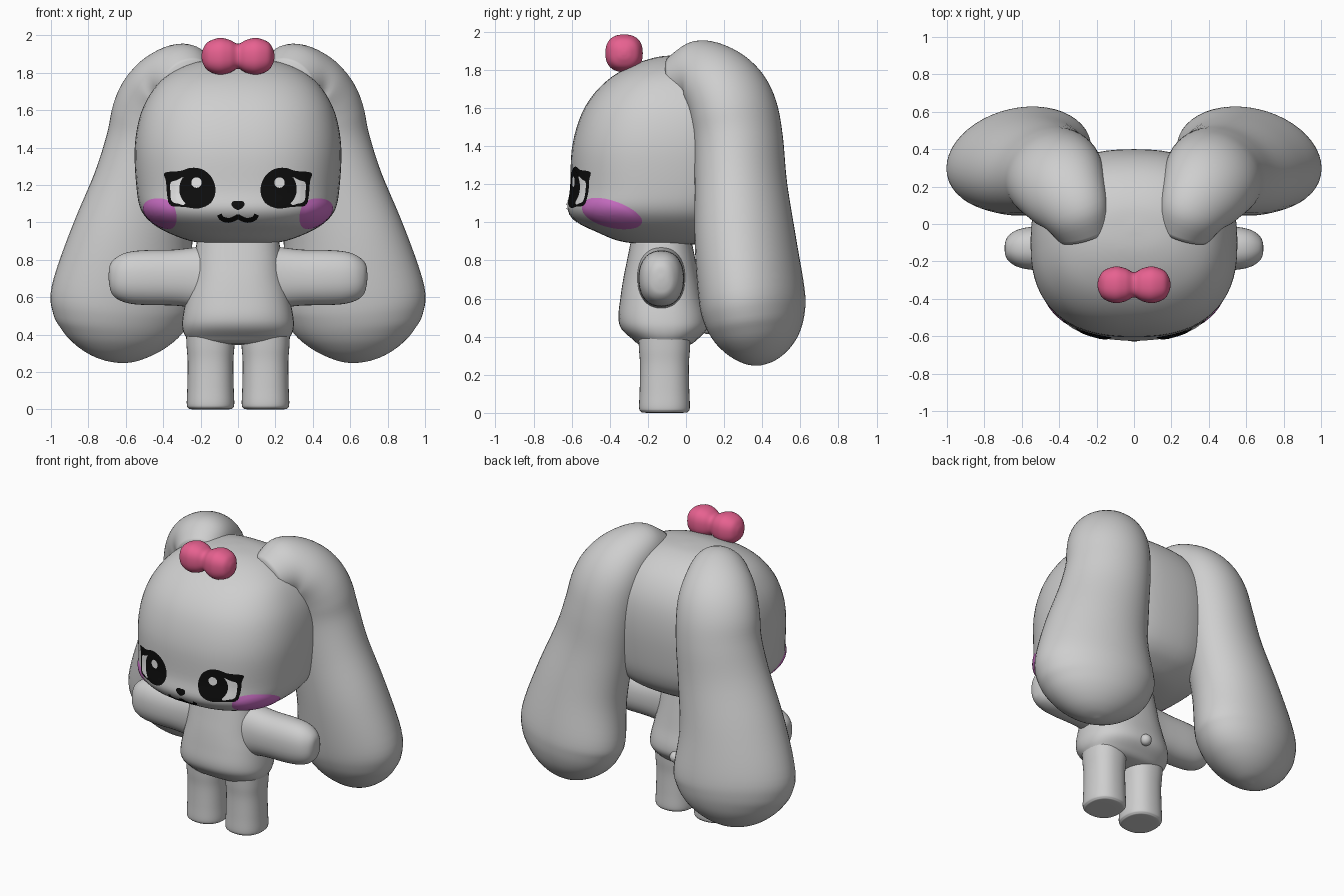
import bpy, bmesh, math
from mathutils import Vector
from mathutils.bvhtree import BVHTree

if "Cube" in bpy.data.objects:
    bpy.data.objects.remove(bpy.data.objects["Cube"], do_unlink=True)


def material(name, rgb):
    m = bpy.data.materials.new(name)
    m.use_nodes = True
    m.diffuse_color = (*rgb, 1)
    bsdf = next(n for n in m.node_tree.nodes if n.type == "BSDF_PRINCIPLED")
    bsdf.inputs["Base Color"].default_value = (*rgb, 1)
    bsdf.inputs["Roughness"].default_value = 0.7
    return m


GREY = material("plush grey", (0.62, 0.62, 0.62))
PINK = material("bow pink", (0.8, 0.12, 0.28))
PURPLE = material("cheek purple", (0.64, 0.17, 0.6))
BLACK = material("eye black", (0.004, 0.004, 0.004))
WHITE = material("eye white", (0.8, 0.8, 0.8))


def smooth_rows(rows, steps=5, closed=False):
    """Catmull-Rom interpolation through tuples of any length."""
    n, out = len(rows), []
    for i in range(n if closed else n - 1):
        pick = (lambda k: rows[k % n]) if closed else (lambda k: rows[min(max(k, 0), n - 1)])
        p = [pick(i + k) for k in (-1, 0, 1, 2)]
        for s in range(steps):
            t = s / steps
            out.append(tuple(
                b + 0.5 * t * (c - a + t * (2 * a - 5 * b + 4 * c - d + t * (3 * (b - c) + d - a)))
                for a, b, c, d in zip(*p)))
    return out if closed else out + [rows[-1]]


def finish(name, bm, mat):
    mesh = bpy.data.meshes.new(name)
    bm.to_mesh(mesh)
    bm.free()
    mesh.materials.append(mat)
    for p in mesh.polygons:
        p.use_smooth = True
    ob = bpy.data.objects.new(name, mesh)
    bpy.context.collection.objects.link(ob)
    return ob


def loft(name, rows, mat, power=2.0, side=1, shear=0.0, seg=40, level=False):
    """Skin rounded sections (x, y, z, radius_u, radius_v) along a path."""
    rows = smooth_rows(rows)
    centres = [Vector(r[:3]) for r in rows]
    bm, rings = bmesh.new(), []
    for i, r in enumerate(rows):
        t = (centres[min(i + 4, len(rows) - 1)] - centres[max(i - 4, 0)]).normalized()
        if level:
            t = Vector((0, 0, 1))
        ref = Vector((0, 1, 0)) if abs(t.x) > 0.9 else Vector((1, 0, 0))
        u = (ref - t * ref.dot(t)).normalized()
        v = t.cross(u)
        ring = []
        for k in range(seg):
            a = 2 * math.pi * k / seg
            c, s = math.cos(a), math.sin(a)
            pu = math.copysign(abs(c) ** (2 / power), c) * max(r[3], 0.003)
            pv = math.copysign(abs(s) ** (2 / power), s) * max(r[4], 0.003)
            p = centres[i] + u * pu + v * (pv + shear * pu)
            ring.append(bm.verts.new((p.x * side, p.y, p.z)))
        rings.append(ring)
    for a, b in zip(rings, rings[1:]):
        for k in range(seg):
            j = (k + 1) % seg
            bm.faces.new((a[k], a[j], b[j], b[k]))
    bm.faces.new(rings[0])
    bm.faces.new(rings[-1])
    bmesh.ops.recalc_face_normals(bm, faces=bm.faces)
    return finish(name, bm, mat)


def upright(rows):
    """(z, half width, front y, back y) to loft sections."""
    return [(0, (f + b) / 2, z, w, (b - f) / 2) for z, w, f, b in rows]


# Head
head = loft("head", upright([
    (0.882, 0.03, -0.13, -0.07), (0.886, 0.16, -0.24, 0.06), (0.905, 0.27, -0.36, 0.17),
    (0.95, 0.385, -0.47, 0.26), (1.0, 0.465, -0.57, 0.32), (1.07, 0.52, -0.622, 0.36),
    (1.18, 0.542, -0.608, 0.385), (1.38, 0.553, -0.6, 0.4), (1.54, 0.532, -0.56, 0.39),
    (1.66, 0.485, -0.495, 0.355), (1.76, 0.41, -0.395, 0.29), (1.83, 0.3, -0.27, 0.2),
    (1.868, 0.17, -0.15, 0.1), (1.878, 0.02, -0.04, 0.0)]),
    GREY, power=2.45, seg=64, level=True)

# Torso and tail
loft("torso", upright([
    (0.9, 0.22, -0.29, 0.03), (0.8, 0.235, -0.31, 0.05), (0.7, 0.25, -0.33, 0.07),
    (0.6, 0.275, -0.345, 0.09), (0.5, 0.295, -0.355, 0.115), (0.44, 0.298, -0.338, 0.11),
    (0.39, 0.28, -0.285, 0.065), (0.355, 0.235, -0.235, 0.015), (0.345, 0.03, -0.13, -0.07)]),
    GREY, power=2.4, level=True)
bm = bmesh.new()
bmesh.ops.create_uvsphere(bm, u_segments=20, v_segments=12, radius=0.037)
tail = finish("tail", bm, GREY)
tail.location = (0, 0.115, 0.45)

# Arms, legs and long drooping ears
for label, side in (("left", 1), ("right", -1)):
    loft(label + "_arm", [(x, -0.13, z, ry, rz) for x, z, ry, rz in (
        (0.15, 0.70, 0.13, 0.18), (0.25, 0.705, 0.122, 0.16), (0.35, 0.705, 0.12, 0.149),
        (0.48, 0.705, 0.119, 0.147), (0.57, 0.705, 0.112, 0.14), (0.63, 0.707, 0.096, 0.122),
        (0.668, 0.71, 0.07, 0.093), (0.686, 0.71, 0.042, 0.058), (0.692, 0.71, 0.01, 0.01))],
        GREY, power=2.25, side=side)
    loft(label + "_leg", [(0.147, -0.113, z, r, r * 1.05) for z, r in (
        (0, 0.02), (0.001, 0.1), (0.008, 0.119), (0.03, 0.127), (0.12, 0.124),
        (0.25, 0.122), (0.34, 0.128), (0.44, 0.132))],
        GREY, power=2.3, side=side)
    loft(label + "_ear", [
        (0.27, -0.06, 1.755, 0.135, 0.115), (0.305, 0.04, 1.785, 0.178, 0.165),
        (0.35, 0.13, 1.755, 0.215, 0.192), (0.39, 0.205, 1.68, 0.242, 0.216),
        (0.42, 0.25, 1.58, 0.255, 0.228), (0.443, 0.275, 1.43, 0.262, 0.232),
        (0.49, 0.288, 1.2, 0.285, 0.24), (0.57, 0.312, 0.9, 0.33, 0.263),
        (0.612, 0.345, 0.62, 0.387, 0.275), (0.617, 0.36, 0.5, 0.37, 0.262),
        (0.622, 0.372, 0.41, 0.317, 0.228), (0.625, 0.38, 0.345, 0.25, 0.183),
        (0.627, 0.386, 0.295, 0.172, 0.128), (0.628, 0.39, 0.262, 0.088, 0.067),
        (0.629, 0.392, 0.25, 0.01, 0.01)],
        GREY, side=side, shear=0.13, seg=48)

# Bow
loft("bow", [(x, -0.325, 1.888, r, r) for x, r in (
    (-0.195, 0.01), (-0.187, 0.04), (-0.16, 0.077), (-0.1, 0.098), (-0.045, 0.088),
    (0, 0.067), (0.045, 0.088), (0.1, 0.098), (0.16, 0.077), (0.187, 0.04), (0.195, 0.01))],
    PINK, power=2.4)

# Thin plates laid on the head
face_tree = BVHTree.FromPolygons([v.co for v in head.data.vertices],
                                 [p.vertices for p in head.data.polygons])


def on_head(point, direction, lift):
    hit = face_tree.ray_cast(point, direction)[0]
    if hit is None:
        hit = face_tree.find_nearest(point)[0]
    return hit - direction * lift


def plate(name, outline, mat, lift, origin=Vector((0, -2, 0)), u=Vector((1, 0, 0)),
          v=Vector((0, 0, 1)), inward=Vector((0, 1, 0)), side=1, dome=0.0, rings=6):
    n = len(outline)
    cx, cy = sum(p[0] for p in outline) / n, sum(p[1] for p in outline) / n
    bm = bmesh.new()

    def vert(x, y, f):
        p = on_head(origin + u * x + v * y, inward, lift + dome * (1 - f ** 4))
        return bm.verts.new((p.x * side, p.y, p.z))
    centre = vert(cx, cy, 0)
    loops = [[vert(cx + (x - cx) * k / rings, cy + (y - cy) * k / rings, k / rings)
              for x, y in outline] for k in range(1, rings + 1)]
    for k in range(n):
        j = (k + 1) % n
        bm.faces.new((centre, loops[0][k], loops[0][j]))
        for a, b in zip(loops, loops[1:]):
            bm.faces.new((a[k], b[k], b[j], a[j]))
    bm.normal_update()
    out = Vector((-inward.x * side, -inward.y, -inward.z))
    if sum(f.normal.dot(out) * f.calc_area() for f in bm.faces) < 0:
        bmesh.ops.reverse_faces(bm, faces=bm.faces)
    return finish(name, bm, mat)


def oval(cx, cy, rx, ry, n=32):
    return [(cx + rx * math.cos(2 * math.pi * k / n), cy + ry * math.sin(2 * math.pi * k / n))
            for k in range(n)]


# Eyes: lashed rim, white, iris, glint
rim = smooth_rows([(0.12, 1.17), (0.14, 1.24), (0.19, 1.283), (0.25, 1.292), (0.31, 1.275),
                   (0.392, 1.265), (0.385, 1.22), (0.378, 1.14), (0.36, 1.09), (0.29, 1.083),
                   (0.21, 1.075), (0.145, 1.105)], 4, True)
white = smooth_rows([(0.28, 1.235), (0.33, 1.225), (0.36, 1.212), (0.362, 1.17),
                     (0.355, 1.115), (0.32, 1.1), (0.28, 1.105)], 4, True)
# Cheek frame facing outward and slightly down
out_dir = Vector((0.85, -0.5, -0.25)).normalized()
along = Vector((0.507, 0.862, 0)).normalized()
cheek_up = out_dir.cross(along)
cheek = [(x, y - 0.15 * x) for x, y in oval(0, -0.014, 0.172, 0.092)]

for label, side in (("left", 1), ("right", -1)):
    plate(label + "_eye_rim", rim, BLACK, 0.003, side=side)
    plate(label + "_eye_white", white, WHITE, 0.005, side=side)
    plate(label + "_iris", oval(0.22, 1.178, 0.094, 0.1), BLACK, 0.007, side=side)
    plate(label + "_eye_glint", oval(0.222, 1.213, 0.028, 0.028), WHITE, 0.009, side=side)
    plate(label + "_cheek", cheek, PURPLE, 0.002, Vector((0.46, -0.42, 1.045)) + out_dir,
          along, cheek_up, -out_dir, side, dome=0.007)

# Nose
plate("nose", [(x, y + 0.25 * abs(x)) for x, y in oval(0, 1.09, 0.035, 0.024)], BLACK, 0.004)

# Mouth: a wavy ribbon
wave = smooth_rows([(-0.1, 1.042), (-0.085, 1.02), (-0.05, 1.011), (-0.02, 1.02), (0, 1.03),
                    (0.02, 1.02), (0.05, 1.011), (0.085, 1.02), (0.1, 1.042)], 4)
bm, strip = bmesh.new(), []
for i, (x, z) in enumerate(wave):
    a, b = wave[max(i - 1, 0)], wave[min(i + 1, len(wave) - 1)]
    d = Vector((b[0] - a[0], b[1] - a[1])).normalized() * 0.013
    strip.append([bm.verts.new(on_head(Vector((x - d.y * s, -2, z + d.x * s)),
                                       Vector((0, 1, 0)), 0.004)) for s in (-1, 1)])
for a, b in zip(strip, strip[1:]):
    bm.faces.new((a[0], b[0], b[1], a[1]))
finish("mouth", bm, BLACK)
